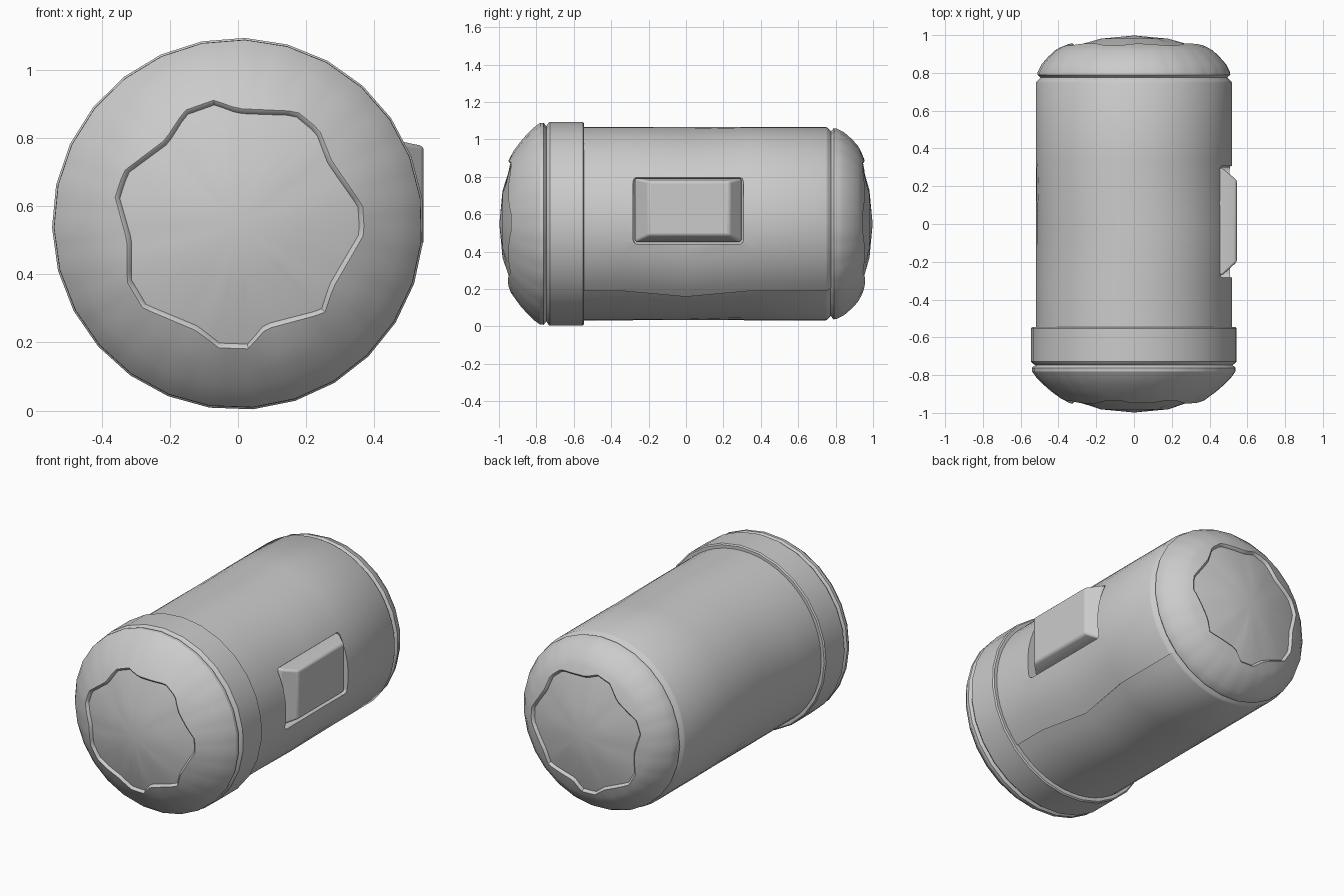
import bpy, bmesh, math
from math import pi, cos, sin, radians

if "Cube" in bpy.data.objects:
    bpy.data.objects.remove(bpy.data.objects["Cube"])

ZC, SIDES, N = 0.548, 27, 81
STEP = 2 * pi / SIDES
A0 = radians(87.9)


def finish(name, bm, smooth=30):
    bmesh.ops.recalc_face_normals(bm, faces=bm.faces)
    me = bpy.data.meshes.new(name)
    bm.to_mesh(me)
    bm.free()
    ob = bpy.data.objects.new(name, me)
    bpy.context.collection.objects.link(ob)
    return ob


def smooth(ob, angle=30):
    bpy.ops.object.select_all(action='DESELECT')
    ob.select_set(True)
    bpy.context.view_layer.objects.active = ob
    bpy.ops.object.shade_smooth_by_angle(angle=radians(angle))


def facet(a):
    # radius factor of the 27-sided outline at angle a
    return cos(STEP / 2) / cos((a - A0) % STEP - STEP / 2)


def skin(bm, rings, closed=False):
    n = len(rings[0])
    pairs = list(zip(rings, rings[1:])) + ([(rings[-1], rings[0])] if closed else [])
    for p, q in pairs:
        for i in range(n):
            j = (i + 1) % n
            bm.faces.new((p[i], p[j], q[j], q[i]))


def ring(bm, rfun, yfun, n=N):
    out = []
    for i in range(n):
        a = A0 + 2 * pi * i / n
        r = rfun(a)
        out.append(bm.verts.new((r * cos(a), yfun(a), ZC + r * sin(a))))
    return out


# Wavy outline of the sunken end panel (x, z)
wavy = [(-.07, .905), (0, .88), (.17, .873), (.235, .82), (.27, .73), (.36, .6),
        (.365, .52), (.275, .365), (.25, .29), (.08, .245), (.03, .187), (-.055, .19),
        (-.12, .24), (-.275, .305), (-.32, .38), (-.32, .5), (-.355, .625),
        (-.33, .70), (-.21, .79), (-.155, .875)]


def wavy_radius(a):
    # distance from the axis to the outline along direction a
    dx, dz = cos(a), sin(a)
    for (x1, z1), (x2, z2) in zip(wavy, wavy[1:] + wavy[:1]):
        ex, ez, px, pz = x2 - x1, z2 - z1, x1, z1 - ZC
        den = dx * ez - dz * ex
        if abs(den) < 1e-9:
            continue
        t = (px * ez - pz * ex) / den
        u = (px * dz - pz * dx) / den
        if t > 0 and -1e-6 <= u <= 1 + 1e-6:
            return t
    return .34


def interp(prof, r):
    for (r1, y1), (r2, y2) in zip(prof, prof[1:]):
        if r2 <= r <= r1:
            return y1 + (y2 - y1) * (r1 - r) / (r1 - r2)
    return prof[-1][1]


# Domed ends, each with a sunken wavy panel
def dome(name, sign, k, prof):
    bm = bmesh.new()
    rings = [ring(bm, lambda a, r=r: r * facet(a), lambda a, y=y: sign * y)
             for r, y in prof if r > .385]
    shoulder = prof[2:]
    for dr, dy in ((.006, 0), (0, .003), (-.008, .014)):
        rings.append(ring(bm, lambda a: wavy_radius(a) * k + dr,
                          lambda a: sign * (interp(shoulder, wavy_radius(a) * k) - dy)))
    rings.append(ring(bm, lambda a: wavy_radius(a) * k * .5, lambda a: sign * .981))
    skin(bm, rings)
    tip = bm.verts.new((0, sign * .998, ZC))
    last = rings[-1]
    for i in range(N):
        bm.faces.new((last[i], last[(i + 1) % N], tip))
    smooth(finish(name, bm), 32)


dome("front_dome", -1, 1.0,
     [(.50, .735), (.525, .748), (.541, .762), (.54, .78), (.515, .815), (.48, .85),
      (.44, .885), (.39, .922), (.34, .947), (.26, .965), (.15, .985)])
dome("back_dome", 1, 1.0,
     [(.48, .765), (.495, .774), (.512, .79), (.51, .805), (.49, .845), (.455, .885),
      (.42, .918), (.39, .935), (.34, .953), (.26, .969), (.15, .985)])

# Front collar
bm = bmesh.new()
col = [(.49, -.545), (.539, -.545), (.546, -.552), (.546, -.728), (.54, -.736),
       (.522, -.748), (.49, -.748)]
skin(bm, [ring(bm, lambda a, r=r: r * facet(a), lambda a, y=y: y, SIDES) for r, y in col], True)
smooth(finish("front_collar", bm))

# Body: a wrapped sheet whose free edge makes a seam low on the right side
bm = bmesh.new()
rings = []
for y, z, r0 in ((-.60, .19, .517), (-.33, .19, .517), (0, .16, .517), (.33, .19, .517),
                 (.748, .19, .517), (.757, .19, .512), (.775, .19, .493)):
    start = math.asin((z - ZC) / .517)
    row = []
    for i in range(55):
        a = start + 2 * pi * i / 54
        r = r0 + .002 - .009 * max(0, i - 42) / 12
        row.append(bm.verts.new((r * cos(a), y, ZC + r * sin(a))))
    rings.append(row)
skin(bm, rings)
bm.faces.new(rings[0])
bm.faces.new(rings[-1])
body = finish("body", bm)


def block(name, layers, bevel):
    # stacked rectangles (x, y0, y1, z0, z1) facing +x
    bm = bmesh.new()
    rows = [[bm.verts.new((x, y, z)) for y, z in ((y0, z0), (y1, z0), (y1, z1), (y0, z1))]
            for x, y0, y1, z0, z1 in layers]
    skin(bm, rows)
    bm.faces.new(rows[0])
    bm.faces.new(rows[-1])
    ob = finish(name, bm)
    m = ob.modifiers.new("round", 'BEVEL')
    m.width, m.segments = bevel, 3
    return ob


# Recess in the body and the raised side plate inside it
cut = block("recess_cutter", [(.445, -.283, .307, .44, .80), (.7, -.283, .307, .44, .80)], .022)
cut.hide_render = True
cut.hide_set(True)
m = body.modifiers.new("recess", 'BOOLEAN')
m.object, m.operation, m.solver = cut, 'DIFFERENCE', 'EXACT'
smooth(body)
plate = block("side_plate", [(.43, -.272, .296, .451, .792), (.468, -.272, .296, .451, .792),
                             (.545, -.2, .232, .487, .776)], .012)
smooth(plate)
